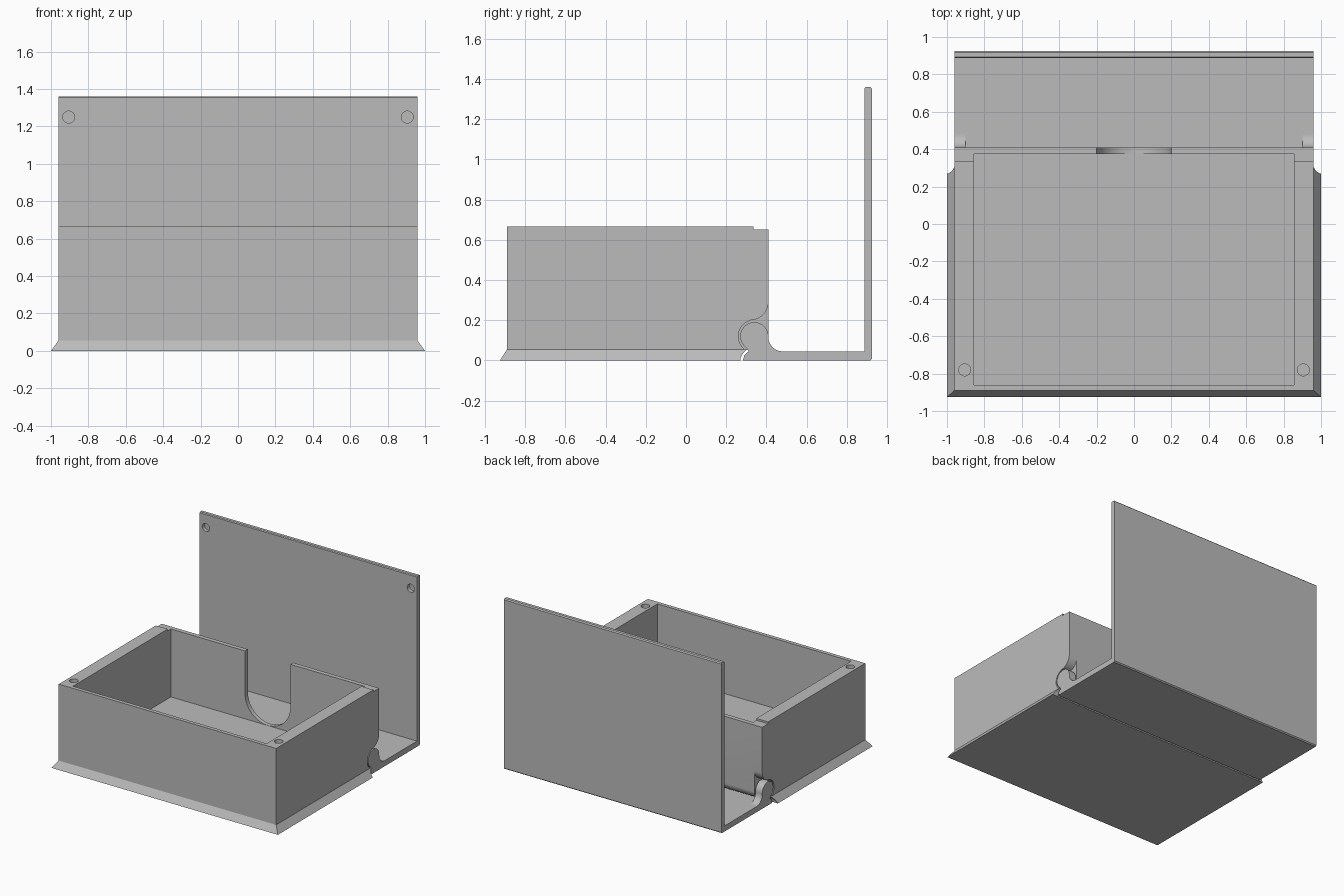
import bpy, bmesh
from math import radians, sin, cos

if "Cube" in bpy.data.objects:
    bpy.data.objects.remove(bpy.data.objects["Cube"], do_unlink=True)

GREY = (0.5, 0.5, 0.5, 1)
grey = bpy.data.materials.new("plain grey")
grey.use_nodes = True
grey.diffuse_color = GREY
grey.node_tree.nodes["Principled BSDF"].inputs["Base Color"].default_value = GREY

HALF = 0.96            # half width of box and lid
HINGE = (0.34, 0.12)   # hinge axis as y, z


def arc(centre, radius, start, end, steps=14):
    angles = [radians(start + (end - start) * i / steps) for i in range(steps + 1)]
    return [(centre[0] + radius * cos(a), centre[1] + radius * sin(a)) for a in angles]


def loft(name, rings):
    """Solid through rings that share one vertex count."""
    bm = bmesh.new()
    loops = [[bm.verts.new(p) for p in ring] for ring in rings]
    n = len(loops[0])
    bm.faces.new(loops[0])
    bm.faces.new(loops[-1])
    for low, high in zip(loops, loops[1:]):
        for i in range(n):
            j = (i + 1) % n
            bm.faces.new((low[i], low[j], high[j], high[i]))
    bmesh.ops.recalc_face_normals(bm, faces=bm.faces)
    mesh = bpy.data.meshes.new(name)
    bm.to_mesh(mesh)
    bm.free()
    mesh.materials.append(grey)
    obj = bpy.data.objects.new(name, mesh)
    bpy.context.collection.objects.link(obj)
    return obj


def along_x(name, profile, x0, x1):
    return loft(name, [[(x, y, z) for y, z in profile] for x in (x0, x1)])


def along_y(name, profile, y0, y1):
    return loft(name, [[(x, y, z) for x, z in profile] for y in (y0, y1)])


def along_z(name, profile, z0, z1):
    return loft(name, [[(x, y, z) for x, y in profile] for z in (z0, z1)])


def rect(a0, a1, b0, b1):
    return [(a0, b0), (a1, b0), (a1, b1), (a0, b1)]


def circle(centre, radius):
    return arc(centre, radius, 0, 360, 32)[:-1]


def cut(obj, cutters):
    for cutter in cutters:
        mod = obj.modifiers.new("cut", "BOOLEAN")
        mod.operation = "DIFFERENCE"
        mod.solver = "EXACT"
        mod.object = cutter
        bpy.context.view_layer.objects.active = obj
        bpy.ops.object.modifier_apply(modifier=mod.name)
        bpy.data.objects.remove(cutter, do_unlink=True)


# Box body: rounded lower back edge, slightly lowered back rim
body = [(-0.89, 0.055)] + arc(HINGE, 0.07, -68, 0)
body += [(0.41, 0.65), (0.335, 0.65), (0.335, 0.665), (-0.89, 0.665)]
box = along_x("box_body", body, -HALF, HALF)

# Hollow, thumb notch, hinge pockets and magnet holes
cutters = [along_z("hollow_cutter", rect(-0.855, 0.855, -0.86, 0.375), 0.108, 0.8)]
notch = arc((0, 0.309), 0.2, 180, 360, 28) + [(0.2, 0.8), (-0.2, 0.8)]
cutters.append(along_y("notch_cutter", notch, 0.36, 0.5))
pocket = [(0.45, 0.29)] + arc((0.32, 0.29), 0.09, 0, -90)
pocket += arc(HINGE, 0.08, 105, 228) + [(0.285, 0.03), (0.45, 0.03)]
for side in (-1, 1):
    cutters.append(along_x("pocket_cutter", pocket, side * 0.89, side * 1.05))
    cutters.append(along_z("magnet_cutter", circle((side * 0.905, -0.78), 0.032), 0.63, 0.7))
cut(box, cutters)

# Flared base with a curved back edge
rings = []
for z, back in ((0, 0.27), (0.015, 0.272), (0.03, 0.28), (0.045, 0.292), (0.055, 0.305)):
    flare = 0.04 * (1 - z / 0.055)
    rings.append([(x, y, z) for x, y in rect(-HALF - flare, HALF + flare, -0.89 - flare * 0.9, back)])
base = loft("flared_base", rings)

# Open lid: floor plate and upright panel in one profile
lid_profile = [(0.283, 0), (0.917, 0), (0.925, 0.008), (0.925, 1.352), (0.917, 1.36),
               (0.893, 1.36), (0.887, 1.354), (0.887, 0.045), (0.312, 0.045), (0.29, 0.025)]
lid = along_x("open_lid", lid_profile, -HALF, HALF)
cut(lid, [along_y("magnet_cutter", circle((s * 0.905, 1.25), 0.032), 0.85, 0.917) for s in (-1, 1)])

# Hinge ears with a fillet down to the plate
ear = arc((0.48, 0.115), 0.07, 270, 180) + arc(HINGE, 0.07, 0, 235, 28)
ear += [(0.312, 0.045)]
ears = [along_x(name, ear, s * 0.9, s * HALF)
        for name, s in (("left_hinge_ear", 1), ("right_hinge_ear", -1))]

# Smooth curved surfaces, keep hard edges
for obj in [box, base, lid] + ears:
    bpy.ops.object.select_all(action="DESELECT")
    obj.select_set(True)
    bpy.context.view_layer.objects.active = obj
    bpy.ops.object.shade_smooth_by_angle(angle=radians(25))
